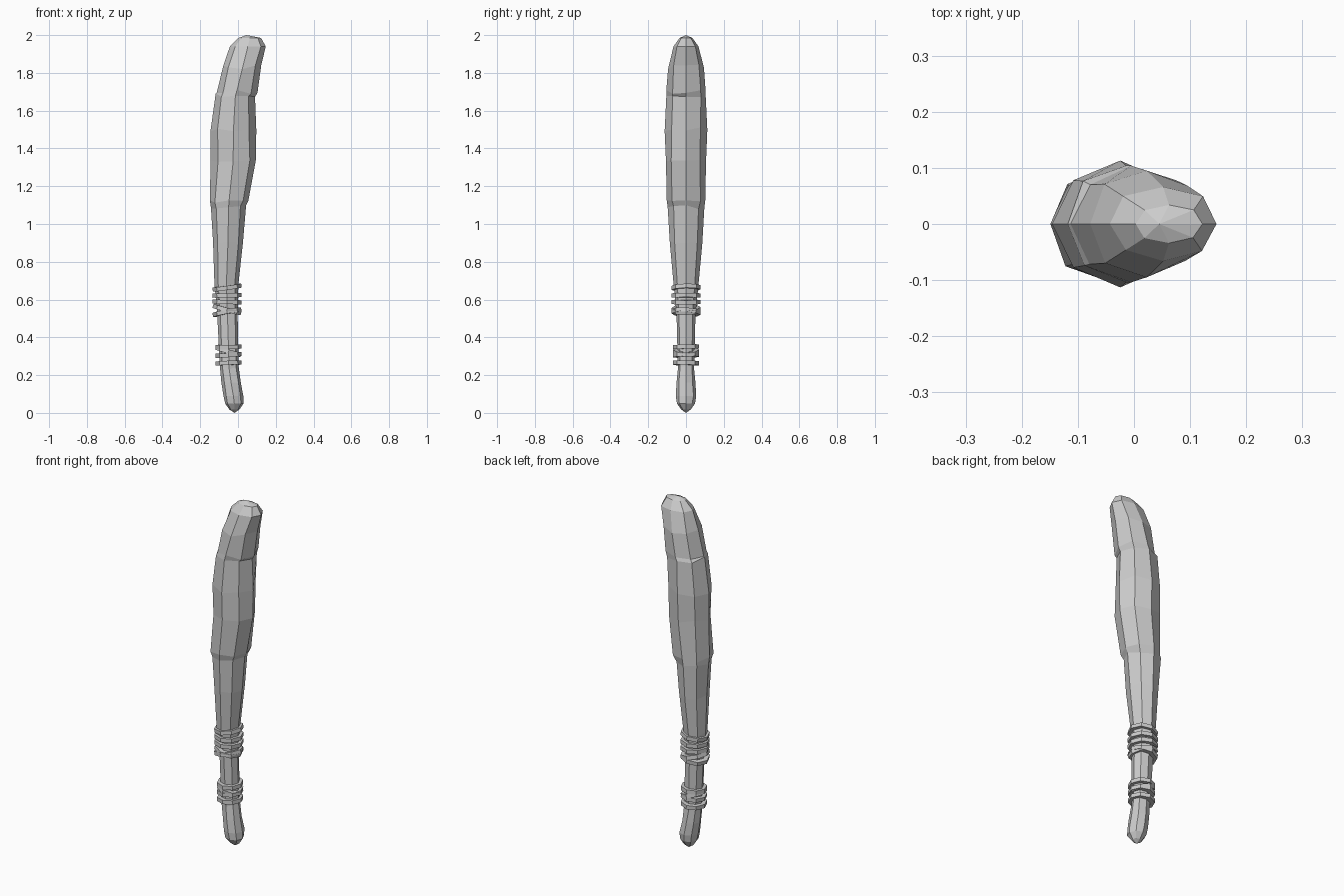
import bpy, bmesh, math, random
from mathutils import Matrix, Vector

random.seed(4)
if "Cube" in bpy.data.objects:
    bpy.data.objects.remove(bpy.data.objects["Cube"], do_unlink=True)

SIDES = 8


def make_material(name, value):
    mat = bpy.data.materials.new(name)
    mat.use_nodes = True
    colour = (value, value, value, 1)
    mat.diffuse_color = colour
    mat.node_tree.nodes["Principled BSDF"].inputs["Base Color"].default_value = colour
    return mat


grey = make_material("plain grey", 0.6)


def finish(name, bm):
    bmesh.ops.recalc_face_normals(bm, faces=bm.faces)
    mesh = bpy.data.meshes.new(name)
    bm.to_mesh(mesh)
    bm.free()
    mesh.materials.append(grey)
    obj = bpy.data.objects.new(name, mesh)
    bpy.context.collection.objects.link(obj)
    return obj


def bridge(bm, a, b):
    for i in range(len(a)):
        j = (i + 1) % len(a)
        bm.faces.new((a[i], a[j], b[j], b[i]))


def cap(bm, ring, tip):
    point = bm.verts.new(tip)
    for i in range(len(ring)):
        bm.faces.new((ring[i], ring[(i + 1) % len(ring)], point))


# Carved body: height, left edge, right edge, half depth
STATIONS = [
    (0.018, -0.046, 0.008, 0.025), (0.05, -0.068, 0.029, 0.048),
    (0.09, -0.077, 0.028, 0.054), (0.16, -0.088, 0.015, 0.05),
    (0.24, -0.096, 0.003, 0.043), (0.52, -0.11, -0.002, 0.05),
    (0.68, -0.125, 0.002, 0.066), (0.90, -0.132, 0.026, 0.086),
    (1.09, -0.143, 0.043, 0.097), (1.115, -0.149, 0.055, 0.102),
    (1.34, -0.145, 0.094, 0.106), (1.50, -0.146, 0.097, 0.113),
    (1.68, -0.118, 0.090, 0.104), (1.70, -0.113, 0.103, 0.104),
    (1.83, -0.078, 0.123, 0.095), (1.94, -0.043, 0.147, 0.066),
    (1.985, 0.003, 0.122, 0.034),
]


def build_body():
    bm = bmesh.new()
    rings = []
    for z, left, right, depth in STATIONS:
        centre, half = (left + right) / 2, (right - left) / 2
        ring = []
        for i in range(SIDES):
            a = math.tau * i / SIDES
            # uneven hand-carved diagonals, true outline on the axes
            wobble = 1 + (random.uniform(-0.05, 0.07) if i % 2 else 0)
            lift = random.uniform(-0.012, 0.012) if 0.2 < z < 1.9 else 0
            ring.append(bm.verts.new((centre + half * math.cos(a) * wobble,
                                      depth * math.sin(a) * wobble, z + lift)))
        if rings:
            bridge(bm, rings[-1], ring)
        rings.append(ring)
    cap(bm, rings[0], (-0.018, 0, 0))
    cap(bm, rings[-1], (0.045, 0, 2))
    finish("club_body", bm)


# Flat-sided binding loop, tilted about its centre
def build_binding(name, x, z, radius, rise, pitch):
    bm = bmesh.new()
    section = [(0, -0.011), (0, 0.011), (-0.035, 0.011), (-0.035, -0.011)]
    loops = []
    for dr, dz in section:
        loops.append([bm.verts.new(((radius + dr) * math.cos(math.tau * i / SIDES),
                                    (radius + dr) * math.sin(math.tau * i / SIDES), dz))
                      for i in range(SIDES)])
    for k in range(len(loops)):
        bridge(bm, loops[k], loops[(k + 1) % len(loops)])
    tilt = (Matrix.Translation(Vector((x, 0, z)))
            @ Matrix.Rotation(-math.atan2(rise, 2 * radius), 4, 'Y')
            @ Matrix.Rotation(pitch, 4, 'X'))
    bmesh.ops.transform(bm, matrix=tilt, verts=bm.verts)
    finish(name, bm)


build_body()

# Height, rise from left to right, pitch
UPPER = [(0.663, 0.022, 0.02), (0.622, 0.003, 0), (0.587, -0.004, 0),
         (0.547, -0.04, 0.03), (0.533, 0.03, -0.05)]
LOWER = [(0.35, 0.003, 0.03), (0.325, -0.04, 0), (0.307, 0.01, 0.02), (0.264, 0.006, -0.02)]
for i, (z, rise, pitch) in enumerate(UPPER):
    build_binding(f"upper_binding_{i + 1}", -0.058, z, 0.077, rise, pitch)
for i, (z, rise, pitch) in enumerate(LOWER):
    build_binding(f"lower_binding_{i + 1}", -0.05, z, 0.069, rise, pitch)
